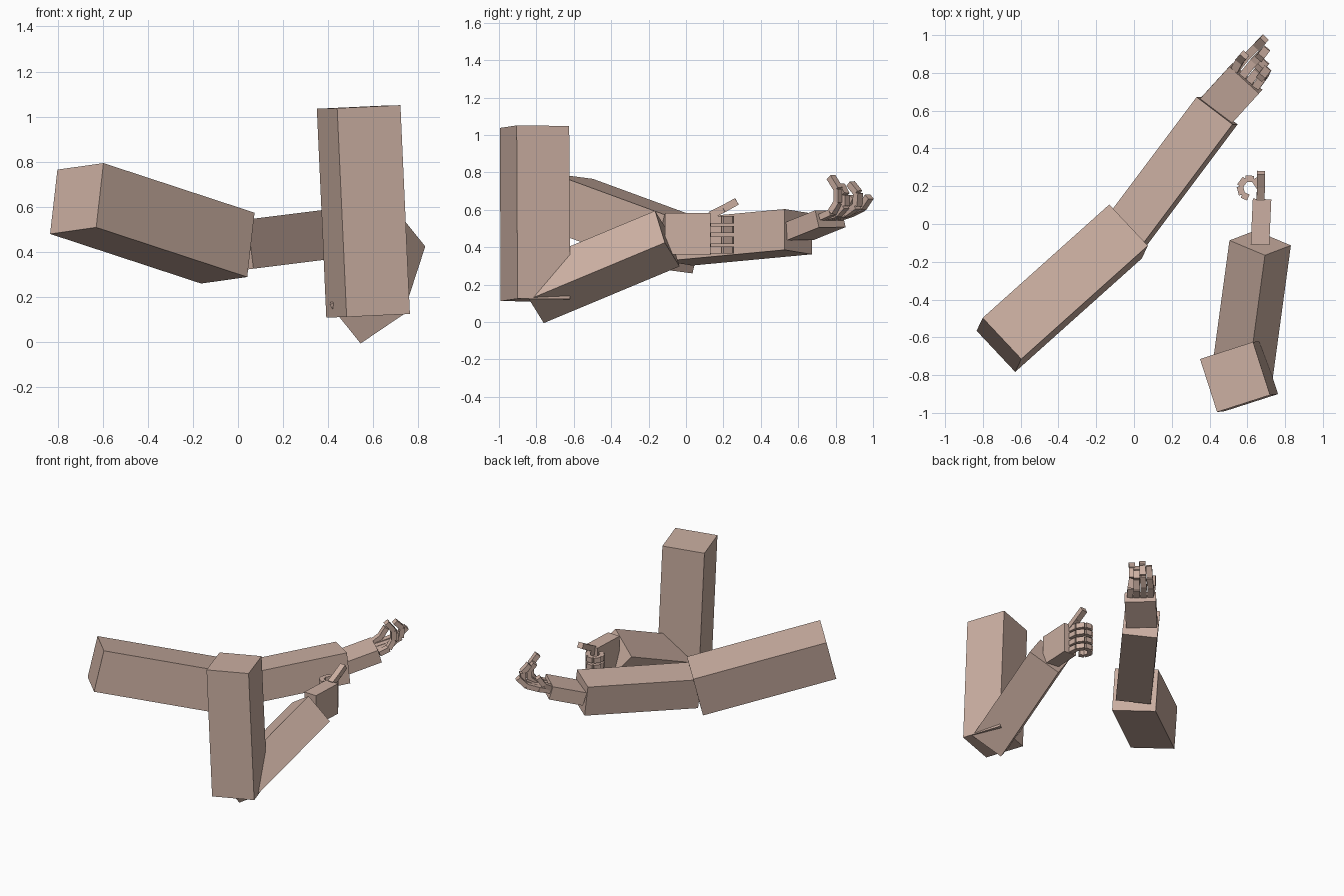
import bpy
import bmesh
from mathutils import Vector

skin = bpy.data.materials.new("skin_tan")
skin.diffuse_color = (0.60, 0.43, 0.36, 1.0)


def add_box(bm, start, end, side, width, height):
    """Square-ended block running from start to end, its width along side."""
    a, b = Vector(start), Vector(end)
    along = (b - a).normalized()
    s = Vector(side)
    s = (s - along * s.dot(along)).normalized()
    up = s.cross(along)
    rings = []
    for p in (a, b):
        rings.append([bm.verts.new(p + s * (width / 2 * i) + up * (height / 2 * j))
                      for i, j in ((-1, -1), (1, -1), (1, 1), (-1, 1))])
    lo, hi = rings
    faces = [bm.faces.new(lo), bm.faces.new(hi)]
    for k in range(4):
        n = (k + 1) % 4
        faces.append(bm.faces.new((lo[k], lo[n], hi[n], hi[k])))
    bmesh.ops.recalc_face_normals(bm, faces=faces)


def finish(name, bm):
    mesh = bpy.data.meshes.new(name)
    bm.to_mesh(mesh)
    bm.free()
    mesh.materials.append(skin)
    obj = bpy.data.objects.new(name, mesh)
    bpy.context.collection.objects.link(obj)


def block(name, *args):
    bm = bmesh.new()
    add_box(bm, *args)
    finish(name, bm)


def finger(name, path, side, width=0.042, height=0.034):
    """Chain of small blocks, one for each finger bone."""
    bm = bmesh.new()
    for a, b in zip(path, path[1:]):
        add_box(bm, a, b, side, width, height)
    finish(name, bm)


# Outstretched arm
block("left_upper_arm", (-0.715, -0.64, 0.637), (-0.045, -0.04, 0.417),
      (0.2, -0.22, 0.03), 0.30, 0.295)
block("left_forearm", (-0.04, -0.04, 0.423), (0.44, 0.60, 0.483),
      (0.2, -0.14, 0.025), 0.24, 0.22)
block("left_palm", (0.435, 0.60, 0.483), (0.592, 0.772, 0.552),
      (0.16, -0.14, 0), 0.212, 0.095)

# Open hand with fingers curling upward
open_fingers = {
    "left_little_finger": [(0.645, 0.725, 0.56), (0.685, 0.78, 0.585), (0.70, 0.815, 0.64),
                           (0.70, 0.815, 0.71), (0.67, 0.775, 0.775)],
    "left_ring_finger": [(0.61, 0.755, 0.56), (0.655, 0.81, 0.575), (0.69, 0.85, 0.62),
                         (0.69, 0.85, 0.68), (0.66, 0.825, 0.73)],
    "left_middle_finger": [(0.575, 0.785, 0.56), (0.635, 0.86, 0.58), (0.69, 0.915, 0.62),
                           (0.695, 0.92, 0.69), (0.665, 0.88, 0.74)],
    "left_index_finger": [(0.54, 0.82, 0.56), (0.59, 0.88, 0.58), (0.65, 0.94, 0.61),
                          (0.69, 0.98, 0.67)],
    "left_thumb": [(0.53, 0.81, 0.575), (0.56, 0.865, 0.61), (0.585, 0.895, 0.67)],
}
for name, path in open_fingers.items():
    finger(name, path, (0.75, -0.66, 0))

# Bent arm
block("right_upper_arm", (0.535, -0.81, 1.043), (0.577, -0.805, 0.117),
      (0.28, 0.09, 0.01), 0.295, 0.295)
block("right_forearm", (0.569, -0.826, 0.143), (0.668, -0.10, 0.446),
      (-0.19, 0.075, -0.13), 0.24, 0.225)
block("right_palm", (0.667, -0.11, 0.472), (0.678, 0.132, 0.472),
      (0, 0, 1), 0.222, 0.098)

# Closed hand: three curled fingers, a curled thumb and one pointing finger
curl = [(0.672, 0.125), (0.668, 0.19), (0.635, 0.238), (0.59, 0.24),
        (0.56, 0.20), (0.572, 0.155), (0.605, 0.14)]
for name, z in (("little", 0.385), ("ring", 0.437), ("middle", 0.495), ("index", 0.547)):
    finger(f"right_{name}_finger", [(x, y, z) for x, y in curl], (0, 0, 1), 0.038)
finger("right_thumb", [(0.67, 0.13, 0.57), (0.672, 0.20, 0.605), (0.673, 0.272, 0.645)],
       (1, 0, 0), 0.042, 0.04)
